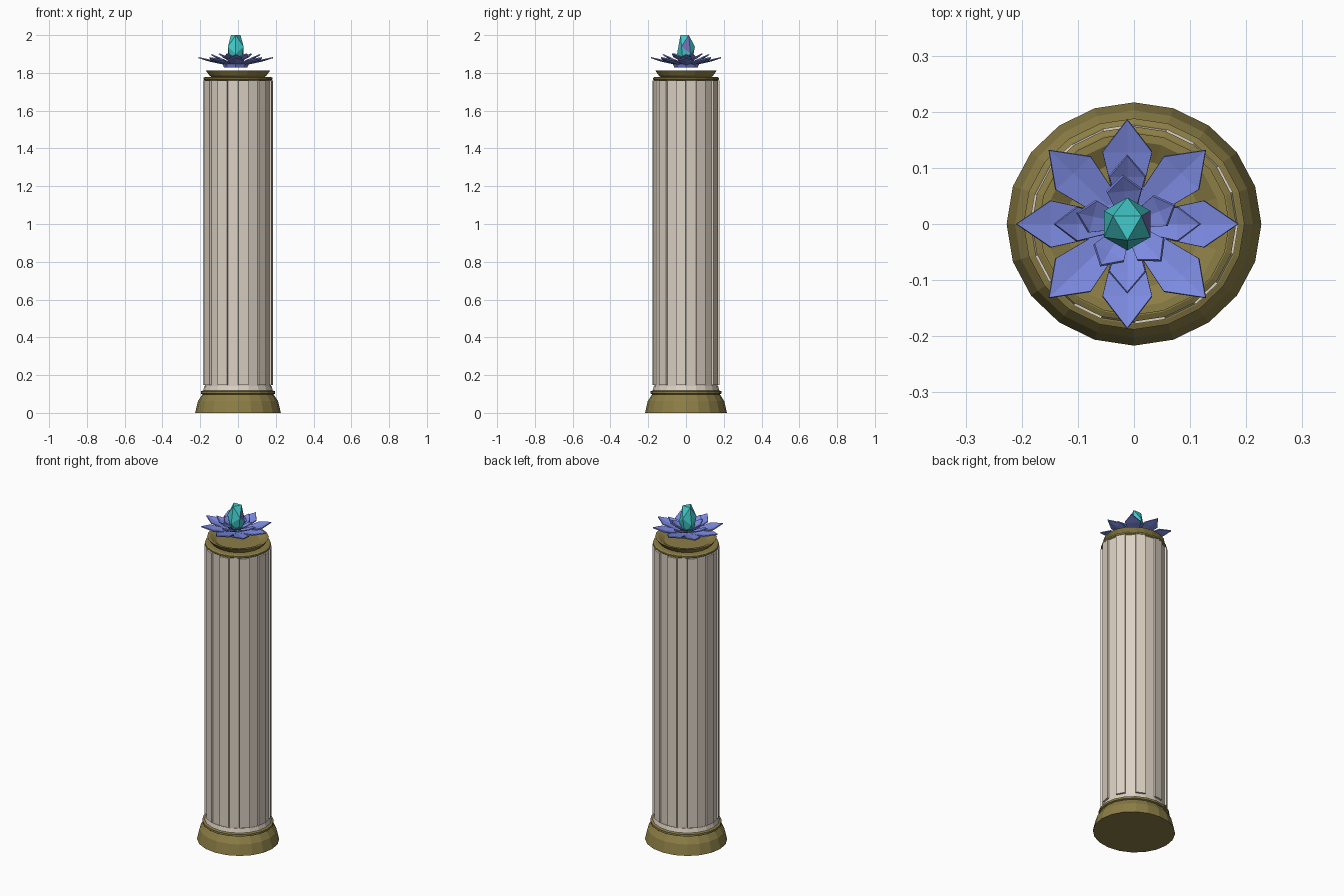
import bpy, bmesh, math
from mathutils import Vector

if "Cube" in bpy.data.objects:
    bpy.data.objects.remove(bpy.data.objects["Cube"])

SQUASH = 0.955      # the column is slightly oval
SIDES = 20
LOTUS_X = -0.012    # flower sits slightly off centre


def material(name, srgb):
    m = bpy.data.materials.new(name)
    lin = [(c / 255 / 12.92) if c < 11 else ((c / 255 + 0.055) / 1.055) ** 2.4 for c in srgb]
    m.diffuse_color = (*lin, 1)
    m.use_nodes = True
    m.node_tree.nodes["Principled BSDF"].inputs["Base Color"].default_value = m.diffuse_color
    return m


STONE = material("pale stone", (220, 209, 195))
BRASS = material("olive brass", (140, 126, 70))
PETAL = material("periwinkle petal", (125, 139, 226))
TEAL = material("teal crystal", (68, 203, 203))
VIOLET = material("violet facet", (122, 112, 190))


def finish(name, bm, *mats):
    me = bpy.data.meshes.new(name)
    bm.to_mesh(me)
    bm.free()
    for m in mats:
        me.materials.append(m)
    ob = bpy.data.objects.new(name, me)
    bpy.context.collection.objects.link(ob)
    return ob


def lathe_mesh(profile):
    """Oval 20-sided turning of (radius, z) points, capped at both ends."""
    bm = bmesh.new()
    rings = [[bm.verts.new((r * math.cos(math.tau * i / SIDES),
                            r * SQUASH * math.sin(math.tau * i / SIDES), z))
              for i in range(SIDES)] for r, z in profile]
    walls = []
    for a, b in zip(rings, rings[1:]):
        for i in range(SIDES):
            j = (i + 1) % SIDES
            walls.append(bm.faces.new((a[i], a[j], b[j], b[i])))
    bm.faces.new(rings[0][::-1])
    bm.faces.new(rings[-1])
    bm.normal_update()
    return bm, walls


# Base, collars and capital
for name, mat, prof in [
    ("base", BRASS, [(.227, 0), (.212, .062), (.187, .10)]),
    ("base_ring", BRASS, [(.187, .098), (.197, .102), (.197, .114), (.187, .118)]),
    ("stone_collar", STONE, [(.185, .116), (.178, .142)]),
    ("capital_ring", BRASS, [(.172, 1.758), (.182, 1.765), (.182, 1.774), (.172, 1.779)]),
    ("capital_dish", BRASS, [(.135, 1.775), (.15, 1.785), (.17, 1.812), (.155, 1.812),
                             (.12, 1.792)]),
]:
    finish(name, lathe_mesh(prof)[0], mat)

# Shaft with every other face raised as a long panel
bm, walls = lathe_mesh([(.175, .14), (.175, .147), (.175, 1.76), (.175, 1.767)])
raised = [f for k, f in enumerate(walls[SIDES:2 * SIDES]) if k % 2]
for f in bmesh.ops.extrude_discrete_faces(bm, faces=raised)["faces"]:
    f.normal_update()
    bmesh.ops.translate(bm, verts=f.verts, vec=f.normal * .011)
finish("shaft", bm, STONE)


def petal_ring(name, count, start, z, length, half, base_r, rise, thick=.006):
    """Ring of pointed, cupped petals with a creased midline."""
    bm = bmesh.new()
    sh = length * .69
    outline = [(base_r, -half * .45, 0), (sh, -half, rise * .65), (length, 0, rise),
               (sh, half, rise * .65), (base_r, half * .45, 0)]
    for k in range(count):
        a = math.radians(start) + math.tau * k / count
        c, s = math.cos(a), math.sin(a)

        def put(p):
            x, y, h = p
            return bm.verts.new((LOTUS_X + (x * c - y * s) * 1.02,
                                 (x * s + y * c) * .96, z + h))
        v = [put(p) for p in outline]
        mid = put((sh, 0, rise * .5))
        root = put((base_r, 0, -.003))
        for f in ((root, v[0], v[1], mid), (mid, v[1], v[2]),
                  (mid, v[2], v[3]), (root, mid, v[3], v[4])):
            bm.faces.new(f)
    ob = finish(name, bm, PETAL)
    mod = ob.modifiers.new("thickness", "SOLIDIFY")
    mod.thickness = thick
    mod.offset = -1


petal_ring("outer_petals", 8, 0, 1.846, .193, .043, .03, .038)
petal_ring("middle_petals", 4, 0, 1.853, .126, .031, .02, .047)
petal_ring("inner_petals", 5, 95, 1.862, .088, .03, .015, .042)

# Flower heart under the petals
bm = bmesh.new()
bmesh.ops.create_cone(bm, cap_ends=True, segments=8, radius1=.062, radius2=.07, depth=.018)
bmesh.ops.translate(bm, verts=bm.verts, vec=(LOTUS_X, 0, 1.838))
finish("flower_heart", bm, PETAL)

# Crystal: stretched icosahedron standing on a face, one violet side facet
bm = bmesh.new()
rows = [(.607, -.795, 90), (.982, -.188, 270), (.982, .188, 90), (.607, .795, 270)]
for r, z, start in rows:
    for k in range(3):
        a = math.radians(start + 120 * k)
        bm.verts.new((LOTUS_X + .0485 * r * math.cos(a), .048 * r * math.sin(a), 1.92 + .1006 * z))
bmesh.ops.convex_hull(bm, input=bm.verts)
bm.normal_update()
facing = Vector((.96, .05, .28))
max(bm.faces, key=lambda f: f.normal.dot(facing)).material_index = 1
finish("crystal", bm, TEAL, VIOLET)
